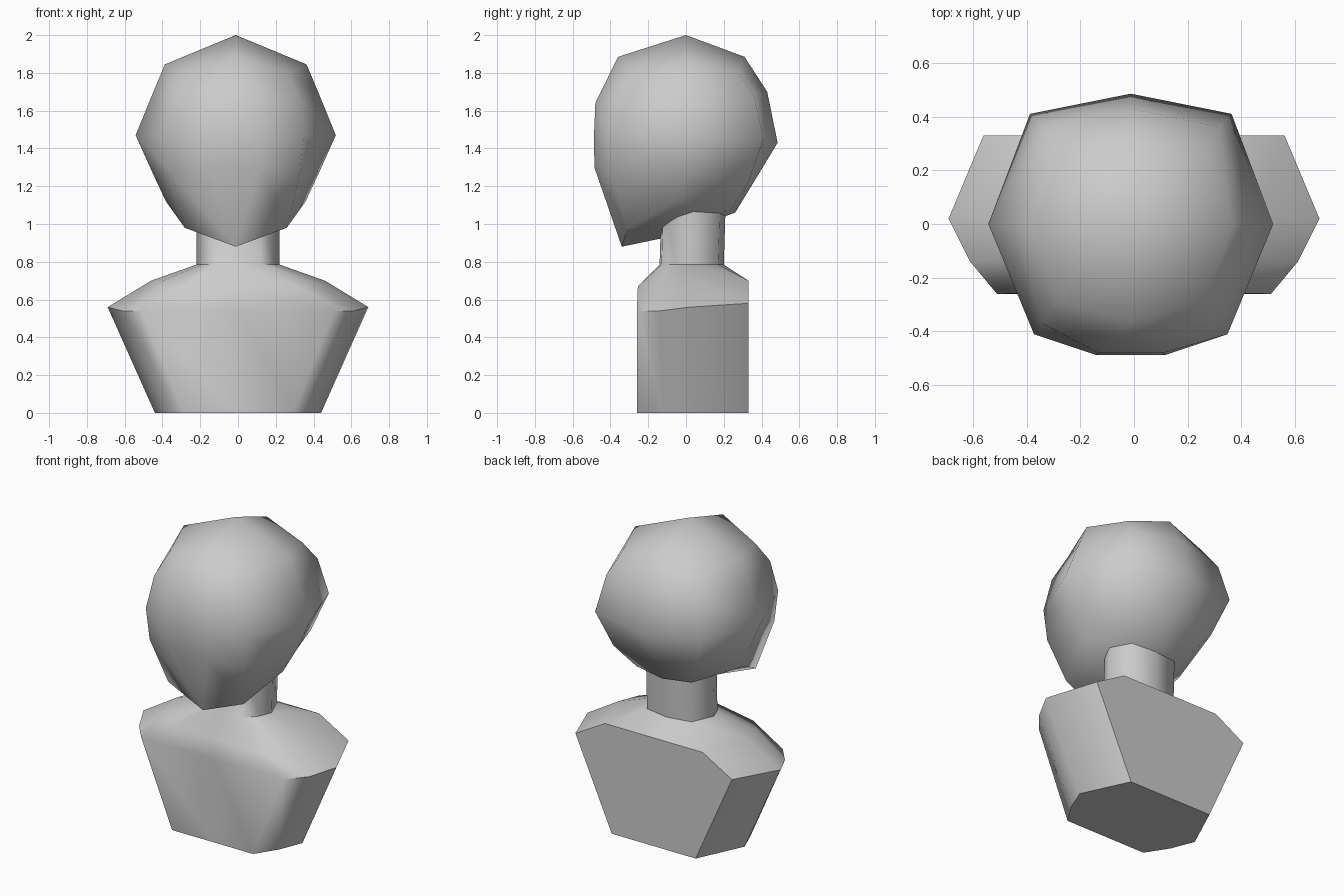
import bpy, bmesh, math

cube = bpy.data.objects.get("Cube")
if cube:
    bpy.data.objects.remove(cube, do_unlink=True)

GREY = (0.6, 0.6, 0.6, 1)
clay = bpy.data.materials.new("grey_clay")
clay.use_nodes = True
clay.diffuse_color = GREY
clay.node_tree.nodes["Principled BSDF"].inputs["Base Color"].default_value = GREY


def loft(name, rings, bottom=None, top=None, shift=0, sharp=60):
    """Loft half rings (back to front on +x), mirrored, bottom to top; cap flat or to a point."""
    bm = bmesh.new()
    loops = []
    for half in rings:
        full = half + [(-x, y, z) for x, y, z in reversed(half)]
        loops.append([bm.verts.new((x + shift, y, z)) for x, y, z in full])
    n = len(loops[0])
    for a, b in zip(loops, loops[1:]):
        for i in range(n):
            j = (i + 1) % n
            bm.faces.new((a[i], a[j], b[j], b[i]))
    for loop, pole in ((loops[0], bottom), (loops[-1], top)):
        if pole:
            tip = bm.verts.new((pole[0] + shift, pole[1], pole[2]))
            for i in range(n):
                bm.faces.new((loop[i], loop[(i + 1) % n], tip))
        else:
            bm.faces.new(loop)
    bmesh.ops.remove_doubles(bm, verts=bm.verts, dist=0.001)
    bmesh.ops.recalc_face_normals(bm, faces=bm.faces)
    mesh = bpy.data.meshes.new(name)
    bm.to_mesh(mesh)
    bm.free()
    mesh.materials.append(clay)
    obj = bpy.data.objects.new(name, mesh)
    bpy.context.collection.objects.link(obj)
    bpy.ops.object.select_all(action='DESELECT')
    obj.select_set(True)
    bpy.context.view_layer.objects.active = obj
    bpy.ops.object.shade_smooth_by_angle(angle=math.radians(sharp))
    return obj


# Head: chin and nape, cheeks, temples, brow, crown
loft("head", [
    [(0, .26, 1.06), (.2, .24, 1.08), (.37, -.05, 1.12), (.27, -.31, .98), (0, -.34, .88)],
    [(0, .37, 1.24), (.3, .33, 1.22), (.44, 0, 1.27), (.34, -.4, 1.27), (.13, -.485, 1.3)],
    [(0, .485, 1.43), (.375, .41, 1.45), (.53, 0, 1.47), (.36, -.41, 1.47), (.13, -.487, 1.47)],
    [(0, .43, 1.7), (.33, .36, 1.68), (.44, 0, 1.69), (.33, -.37, 1.67), (.12, -.48, 1.64)],
    [(0, .31, 1.885), (.28, .28, 1.8), (.375, 0, 1.845), (.28, -.29, 1.8), (0, -.36, 1.885)],
], bottom=(0, -.1, .93), top=(0, 0, 2), shift=-.012, sharp=75)

# Torso and neck: base, shoulder points, upper shoulders, neck
neck = [(0, .2), (.16, .17), (.22, .03), (.19, -.05), (.12, -.13), (0, -.14)]
loft("torso_and_neck", [
    [(0, .33, 0), (.3, .33, 0), (.44, .03, 0), (.38, -.12, 0), (.29, -.26, 0), (0, -.26, 0)],
    [(0, .33, .58), (.56, .33, .58), (.69, .02, .56), (.61, -.14, .54), (.51, -.26, .54), (0, -.26, .54)],
    [(0, .33, .7), (.35, .33, .7), (.46, .03, .7), (.42, -.12, .69), (.3, -.255, .67), (0, -.255, .67)],
    [(x, y, .785) for x, y in neck],
    [(x, y + .01, 1.1) for x, y in neck],
])
